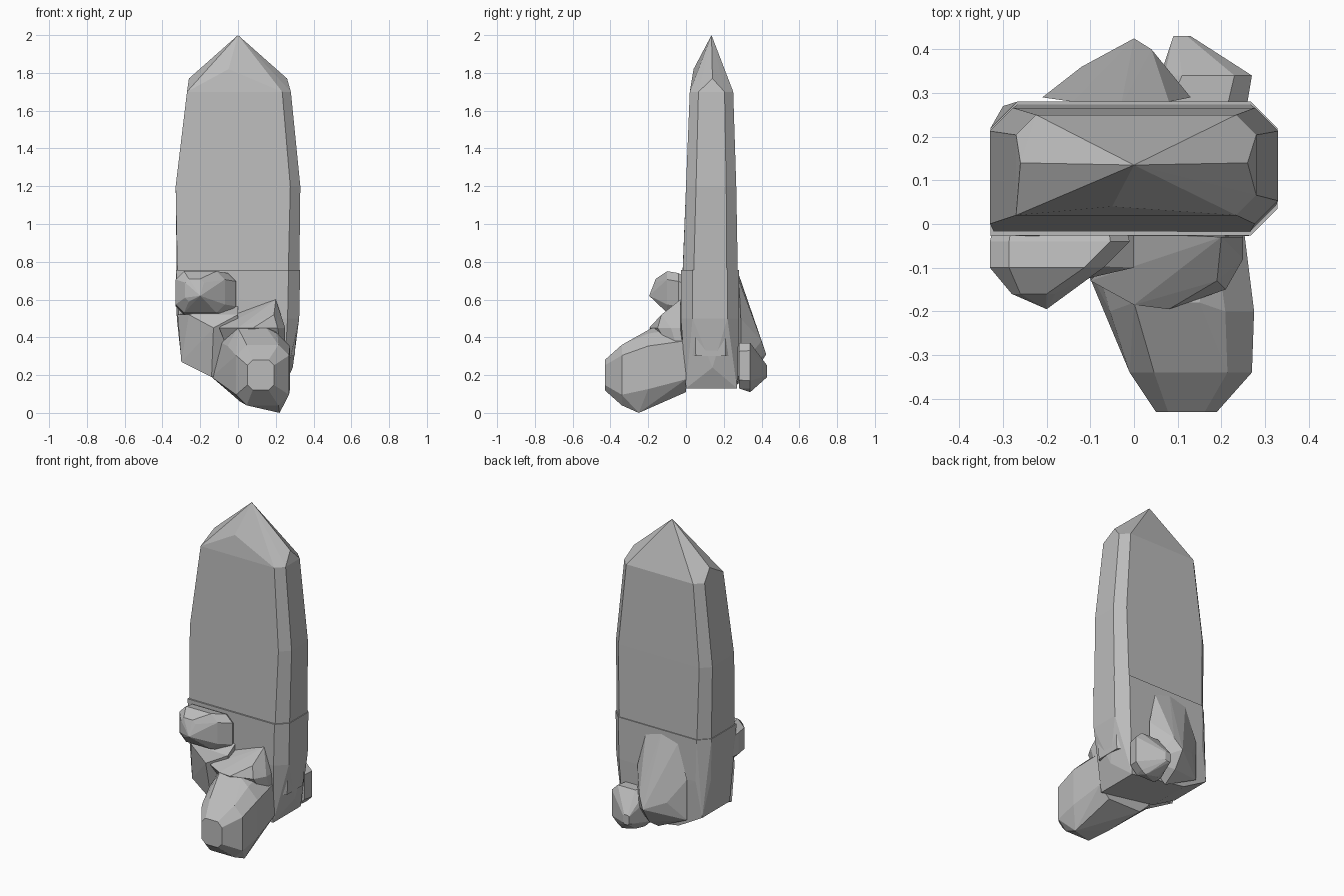
import bpy
import bmesh

cube = bpy.data.objects.get("Cube")
if cube:
    bpy.data.objects.remove(cube, do_unlink=True)

# Single grey stone colour
stone = bpy.data.materials.new("grey stone")
stone.use_nodes = True
grey = (0.5, 0.5, 0.5, 1)
stone.diffuse_color = grey
stone.node_tree.nodes["Principled BSDF"].inputs["Base Color"].default_value = grey


def section(centre, radius, bevel=0.4):
    """Rectangle with cut corners, as pairs of plane coordinates."""
    cut = bevel * min(radius)
    wide, tall = radius
    pairs = []
    for su in (-1, 1):
        for sv in (-1, 1):
            pairs.append((centre[0] + su * wide, centre[1] + sv * (tall - cut)))
            pairs.append((centre[0] + su * (wide - cut), centre[1] + sv * tall))
    return pairs


def level(z, centre, radius):
    """Horizontal section of an upright crystal."""
    return [(x, y, z) for x, y in section(centre, radius)]


def slice_at(y, centre, radius):
    """Upright section of a crystal that grows forwards or backwards."""
    return [(x, y, z) for x, z in section(centre, radius)]


def crystal(name, points):
    """Flat-faced crystal wrapped tightly around its corner points."""
    bm = bmesh.new()
    for point in points:
        bm.verts.new(point)
    hull = bmesh.ops.convex_hull(bm, input=list(bm.verts))
    loose = {item for item in hull["geom_interior"] + hull["geom_unused"]
             if isinstance(item, bmesh.types.BMVert)}
    bmesh.ops.delete(bm, geom=list(loose), context="VERTS")
    bmesh.ops.recalc_face_normals(bm, faces=list(bm.faces))
    mesh = bpy.data.meshes.new(name)
    bm.to_mesh(mesh)
    bm.free()
    mesh.materials.append(stone)
    obj = bpy.data.objects.new(name, mesh)
    bpy.context.collection.objects.link(obj)


# Tall slab: leaning front, sharp front right edge, ridged point
tip = [(0, 0.135, 2), (-0.05, 0.04, 1.82)]
ridge = [(side * 0.26, 0.14, 1.77) for side in (-1, 1)]
front_edge = [(-0.27, 0.02, 1.7), (-0.33, 0, 1.2), (-0.32, -0.02, 0.7)]
crystal("main_crystal",
        tip + ridge + front_edge
        + level(z=1.7, centre=(0.005, 0.135), radius=(0.275, 0.115))
        + level(z=1.2, centre=(0, 0.133), radius=(0.33, 0.133))
        + level(z=0.7, centre=(0, 0.128), radius=(0.324, 0.147))
        + level(z=0.3, centre=(0, 0.13), radius=(0.3, 0.13)))

# Slightly wider sleeve around the foot, with a sloping underside
underside = [(x, y, z) for y in (0, 0.27)
             for x, z in ((-0.3, 0.28), (-0.14, 0.19), (0.24, 0.13))]
crystal("base_sleeve",
        underside + [(0.29, 0.14, 0.24), (-0.328, -0.027, 0.757)]
        + level(z=0.757, centre=(0, 0.127), radius=(0.329, 0.153))
        + level(z=0.5, centre=(0, 0.127), radius=(0.324, 0.154)))

# Front crystals
crystal("upper_front_crystal",
        [(-0.2, -0.195, 0.62)]
        + slice_at(y=0, centre=(-0.17, 0.62), radius=(0.15, 0.1))
        + slice_at(y=-0.04, centre=(-0.17, 0.63), radius=(0.16, 0.11))
        + slice_at(y=-0.1, centre=(-0.2, 0.64), radius=(0.13, 0.11))
        + slice_at(y=-0.16, centre=(-0.23, 0.65), radius=(0.05, 0.06)))

crystal("front_wedge",
        [(-0.32, -0.02, 0.52), (-0.3, -0.02, 0.27), (-0.14, -0.06, 0.19),
         (-0.13, -0.13, 0.45), (-0.26, -0.09, 0.52), (0, -0.1, 0.52),
         (0, 0, 0.58), (0, 0, 0.2)])

crystal("middle_front_crystal",
        [(0, -0.02, 0.53), (0.2, -0.03, 0.6), (0.19, -0.13, 0.52)]
        + [(x, y, 0.45) for x, y in ((0.25, -0.03), (0.25, -0.08), (0.21, -0.15),
                                     (0.08, -0.195), (0, -0.185), (-0.1, -0.13))]
        + [(x, 0, 0.2) for x in (0, 0.25)])

crystal("large_front_crystal",
        [(0.22, -0.25, 0), (-0.14, -0.03, 0.19)]
        + [(x, -0.18, 0.45) for x in (0, 0.15)]
        + slice_at(y=0, centre=(0.07, 0.28), radius=(0.18, 0.17))
        + slice_at(y=-0.2, centre=(0.11, 0.24), radius=(0.165, 0.18))
        + slice_at(y=-0.34, centre=(0.13, 0.2), radius=(0.14, 0.16))
        + slice_at(y=-0.43, centre=(0.12, 0.2), radius=(0.07, 0.08)))

# Rear crystals
shoulders = [(x, 0.28, 0.7) for x in (-0.14, 0.08)]
flanks = [(x, 0.29, z) for x in (-0.21, 0.13) for z in (0.25, 0.5)]
crystal("rear_crystal",
        shoulders + flanks
        + [(-0.03, 0.27, 0.76), (-0.12, 0.36, 0.36), (0.04, 0.4, 0.38),
           (0, 0.425, 0.31), (0, 0.36, 0.21), (0, 0.27, 0.15)])

crystal("small_rear_crystal",
        [(0.2, 0.34, 0.11)]
        + slice_at(y=0.28, centre=(0.15, 0.25), radius=(0.11, 0.12))
        + slice_at(y=0.34, centre=(0.17, 0.25), radius=(0.1, 0.12))
        + slice_at(y=0.43, centre=(0.11, 0.22), radius=(0.02, 0.03)))
